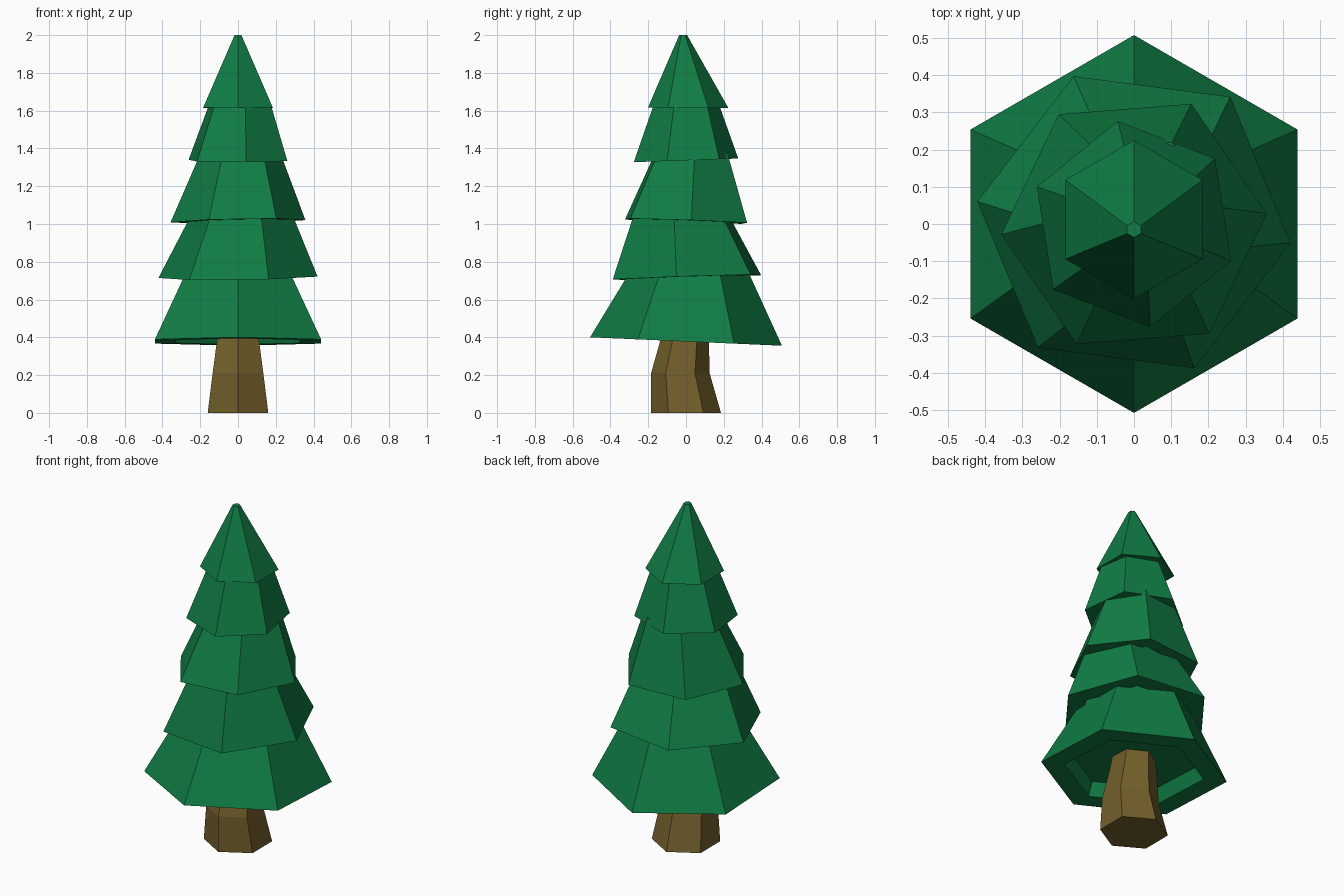
import bpy, bmesh
from math import cos, sin, radians

if "Cube" in bpy.data.objects:
    bpy.data.objects.remove(bpy.data.objects["Cube"])


def material(name, color):
    mat = bpy.data.materials.new(name)
    mat.diffuse_color = color
    mat.use_nodes = True
    mat.node_tree.nodes["Principled BSDF"].inputs["Base Color"].default_value = mat.diffuse_color
    return mat


def hexagon(cx, cy, z, r, rot, slope=(0, 0)):
    """Six points around a centre, lying on a slightly sloped plane."""
    pts = []
    for i in range(6):
        a = radians(rot + 60 * i)
        x, y = r * cos(a), r * sin(a)
        pts.append((cx + x, cy + y, z + slope[0] * x + slope[1] * y))
    return pts


def loft(name, rings, mat):
    """Closed flat-faced body skinned through hexagonal rings."""
    bm = bmesh.new()
    loops = [[bm.verts.new(p) for p in ring] for ring in rings]
    for a, b in zip(loops, loops[1:]):
        for i in range(6):
            j = (i + 1) % 6
            bm.faces.new((a[i], a[j], b[j], b[i]))
    bm.faces.new(loops[0][::-1])
    bm.faces.new(loops[-1])
    bmesh.ops.recalc_face_normals(bm, faces=bm.faces)
    mesh = bpy.data.meshes.new(name)
    bm.to_mesh(mesh)
    bm.free()
    mesh.materials.append(mat)
    obj = bpy.data.objects.new(name, mesh)
    bpy.context.collection.objects.link(obj)


green = material("needles", (0.005, 0.205, 0.058, 1))
brown = material("bark", (0.17, 0.115, 0.023, 1))

# Trunk with a slight bend
loft("trunk", [hexagon(0, cy, z, r, 30) for cy, z, r in
               [(0, 0, 0.185), (-0.03, 0.21, 0.155),
                (-0.005, 0.40, 0.126), (0.005, 0.50, 0.115)]], brown)

# Foliage tiers: base (y, z, radius), turn, slope, top (x, y, z, radius)
tiers = [
    ((0, 0.378, 0.508), 30, (0, -0.044), (0, 0.025, 0.77, 0.30)),
    ((0.005, 0.718, 0.425), 52.5, (0.013, 0.033), (0.02, -0.03, 1.06, 0.265)),
    ((0, 1.015, 0.358), 4.5, (0.019, -0.035), (0.012, 0.03, 1.38, 0.21)),
    ((0, 1.337, 0.28), 39, (0, 0.035), (0.012, 0, 1.66, 0.165)),
    ((0.012, 1.615, 0.213), 30, (0, -0.01), (0, -0.015, 2.0, 0.021)),
]
for n, ((by, bz, br), rot, slope, (tx, ty, tz, tr)) in enumerate(tiers, 1):
    top_slope = slope if n < 5 else (0, 0)
    loft(f"foliage_tier_{n}", [
        hexagon(0, by, bz + 0.08, br * 0.69, rot, slope),   # recess ceiling
        hexagon(0, by, bz, br * 0.75, rot, slope),          # inner rim
        hexagon(0, by, bz, br, rot, slope),                 # outer rim
        hexagon(tx, ty, tz, tr, rot, top_slope),            # top
    ], green)
